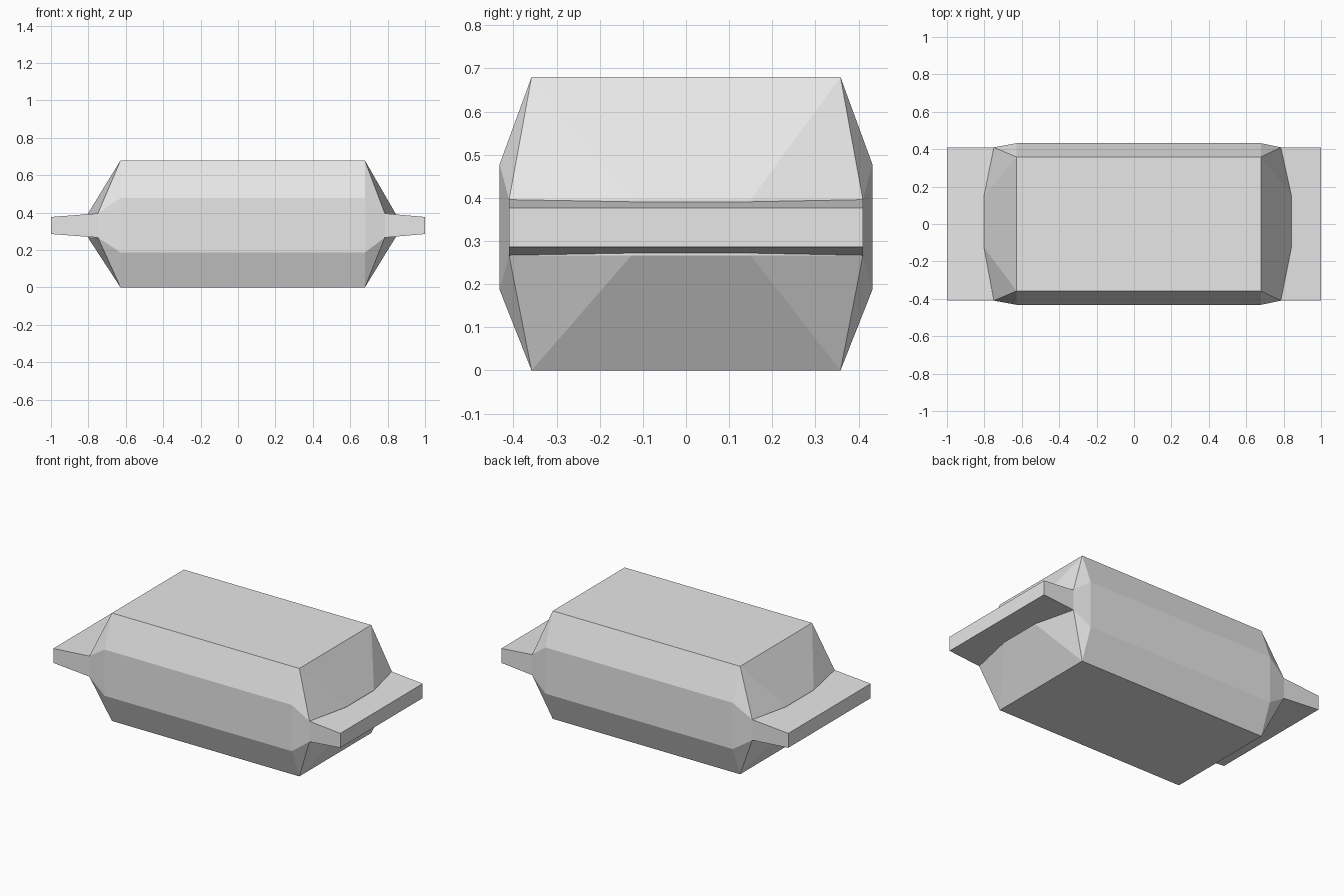
import bpy
import bmesh

cube = bpy.data.objects.get("Cube")
if cube:
    bpy.data.objects.remove(cube, do_unlink=True)

grey = bpy.data.materials.new("light_grey")
grey.use_nodes = True
colour = (0.8, 0.8, 0.8, 1)
grey.diffuse_color = colour
grey.node_tree.nodes["Principled BSDF"].inputs["Base Color"].default_value = colour

CENTRE_X = 0.02           # body sits slightly off centre
TAB_LOW, TAB_HIGH = 0.267, 0.396


def hull_object(name, points):
    """Flat-faced convex solid around the given corner points."""
    bm = bmesh.new()
    for p in points:
        bm.verts.new(p)
    bmesh.ops.convex_hull(bm, input=bm.verts[:])
    bmesh.ops.dissolve_limit(bm, angle_limit=0.005, verts=bm.verts[:], edges=bm.edges[:])
    bmesh.ops.recalc_face_normals(bm, faces=bm.faces[:])
    mesh = bpy.data.meshes.new(name)
    bm.to_mesh(mesh)
    bm.free()
    mesh.materials.append(grey)
    obj = bpy.data.objects.new(name, mesh)
    bpy.context.collection.objects.link(obj)
    return obj


# Chamfered body: flat top and base, upright long sides, pointed ends
body = []
for side in (-1, 1):
    x_flat = CENTRE_X + 0.005 + side * 0.653
    x_corner = CENTRE_X - 0.002 + side * 0.767
    x_end = CENTRE_X + side * 0.822
    for y_sign in (-1, 1):
        body += [(x_flat, y_sign * 0.358, z) for z in (0, 0.68)]
        body += [(x_flat, y_sign * 0.432, z) for z in (0.187, 0.478)]
        body += [(x_corner, y_sign * 0.41, z) for z in (TAB_LOW, TAB_HIGH)]
        body += [(x_end, 0.012 + y_sign * 0.138, z) for z in (TAB_LOW, TAB_HIGH)]
hull_object("body", body)

# Tapered end tabs
for name, side in (("left_tab", 1), ("right_tab", -1)):
    x_root = CENTRE_X - 0.002 + side * 0.767
    tab = []
    for y in (-0.41, 0.41):
        tab += [(x_root, y, z) for z in (TAB_LOW, TAB_HIGH)]
        tab += [(side, y, z) for z in (0.286, 0.377)]
    hull_object(name, tab)
